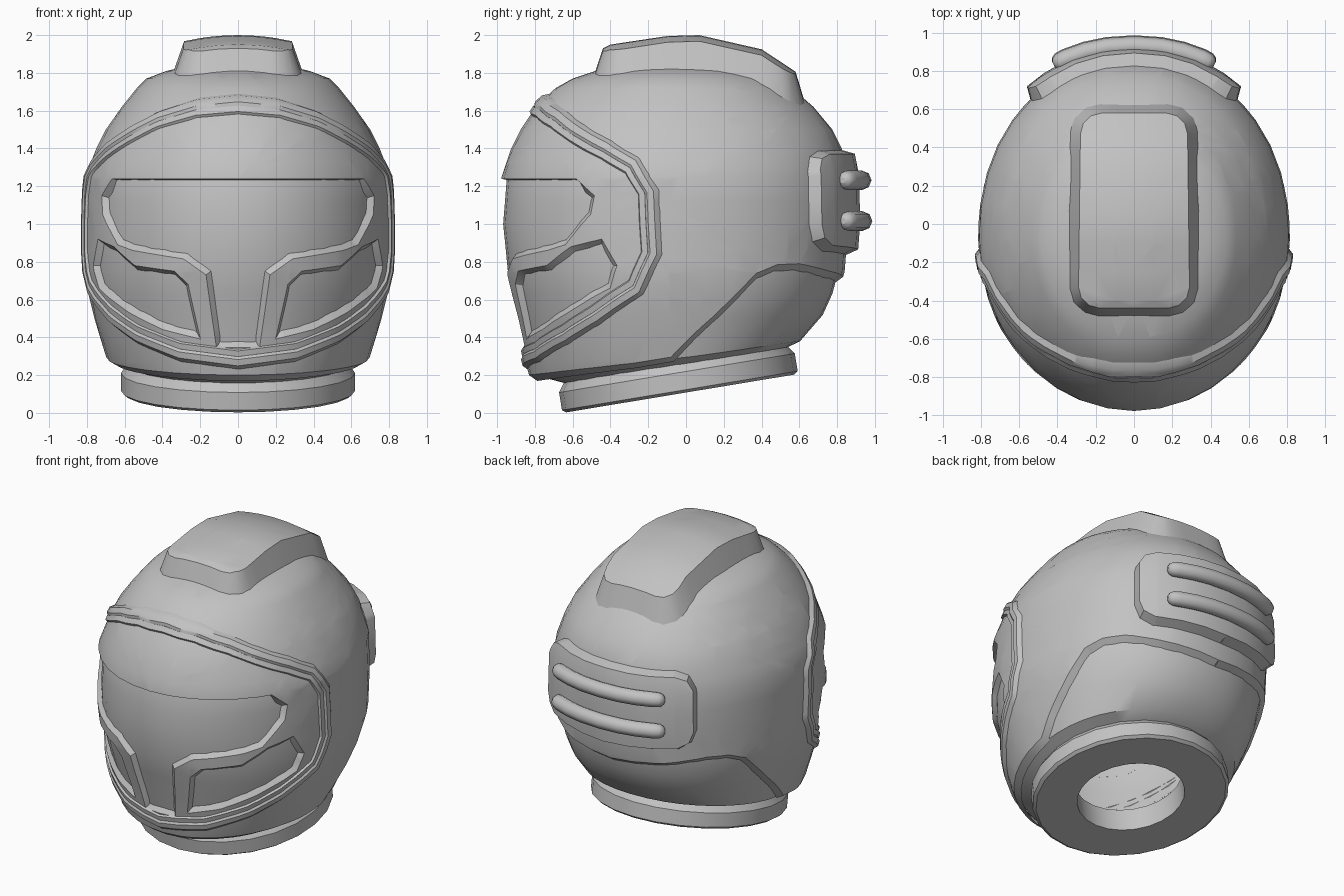
import bpy, bmesh, math
from mathutils import Vector

if "Cube" in bpy.data.objects:
    bpy.data.objects.remove(bpy.data.objects["Cube"])

grey = bpy.data.materials.new("light_grey")
grey.diffuse_color = (0.54, 0.54, 0.54, 1)
grey.use_nodes = True
grey.node_tree.nodes["Principled BSDF"].inputs["Base Color"].default_value = grey.diffuse_color

YC = -0.08               # depth of the widest section
UNIT = 0.87              # arc length per radian, keeps the unrolled plane even
BACK = math.pi * UNIT
TOP = 1.86
# height, half width, front y, back y of the helmet body
BODY = [(0.05, .59, -.79, .45), (0.27, .69, -.85, .56), (0.40, .73, -.88, .66),
        (0.50, .76, -.905, .75), (0.62, .79, -.94, .805), (0.75, .812, -.975, .84),
        (1.00, .815, -1.0, .86), (1.25, .808, -.98, .855), (1.40, .75, -.93, .825),
        (1.50, .70, -.88, .775), (1.62, .615, -.80, .675), (1.72, .535, -.69, .56),
        (1.77, .485, -.60, .48), (1.81, .38, -.48, .38), (1.84, .25, -.33, .24),
        (TOP, .004, -.084, -.076)]


def lerp_table(table, t):
    t = min(max(t, table[0][0]), table[-1][0])
    for lo, hi in zip(table, table[1:]):
        if t <= hi[0]:
            f = (t - lo[0]) / (hi[0] - lo[0])
            return [a + (b - a) * f for a, b in zip(lo[1:], hi[1:])]


def surf(u, z):
    a = u / UNIT
    w, yf, yb = lerp_table(BODY, z)
    s, c = math.sin(a), math.cos(a)
    if c > 0:
        return Vector((w * s, YC - (YC - yf) * c, min(z, TOP)))
    # the rear half is slightly squarer
    return Vector((w * math.copysign(abs(s) ** .93, s), YC + (yb - YC) * abs(c) ** .93, min(z, TOP)))


def on_body(u, z, h):
    e = 0.02
    zc = min(z, TOP - 0.03)
    n = (surf(u + e, zc) - surf(u - e, zc)).cross(surf(u, zc + e) - surf(u, zc - e))
    return surf(u, z) + n.normalized() * h


def ang(deg, z):
    return (math.radians(deg) * UNIT, z)


def fx(x, z):            # point given by its sideways position
    return (math.asin(min(1, x / lerp_table(BODY, z)[0])) * UNIT, z)


def finish(name, bm, mirror=True, angle=32):
    me = bpy.data.meshes.new(name)
    bm.to_mesh(me)
    bm.free()
    ob = bpy.data.objects.new(name, me)
    bpy.context.collection.objects.link(ob)
    me.materials.append(grey)
    bpy.ops.object.select_all(action='DESELECT')
    ob.select_set(True)
    bpy.context.view_layer.objects.active = ob
    bpy.ops.object.shade_smooth_by_angle(angle=math.radians(angle))
    if mirror:
        ob.modifiers.new("mirror", 'MIRROR').merge_threshold = 0.002
    return ob


U_CUTS = [math.radians(d) * UNIT for d in range(10, 180, 10)]
Z_CUTS = [r[0] for r in BODY[1:-1]] + [0.87, 1.12, 1.33, 1.56]


def patch(name, loops, height, drop, bevel, mapping=on_body, cuts=(U_CUTS, Z_CUTS), sharp=None):
    """Fill flat outlines, slice into a grid, add sloped walls, wrap onto a surface."""
    bm = bmesh.new()
    for loop in loops:
        vs = [bm.verts.new((p[0], p[1], 0)) for p in loop]
        for a, b in zip(vs, vs[1:] + vs[:1]):
            bm.edges.new((a, b))
    bmesh.ops.triangle_fill(bm, edges=bm.edges[:], use_beauty=True)
    for axis, values in enumerate(cuts):
        for v in values:
            co, no = Vector((0, 0, 0)), Vector((0, 0, 0))
            co[axis], no[axis] = v, 1
            bmesh.ops.bisect_plane(bm, geom=bm.verts[:] + bm.edges[:] + bm.faces[:],
                                   dist=1e-5, plane_co=co, plane_no=no)
    bm.normal_update()
    bmesh.ops.reverse_faces(bm, faces=[f for f in bm.faces if f.normal.z < 0])

    def seam(e):
        a, b = (v.co for v in e.verts)
        return (max(a.x, b.x) < 1e-4 or min(a.x, b.x) > BACK - 1e-4
                or min(a.y, b.y) > TOP - 0.001)
    rim = [e for e in bm.edges if len(e.link_faces) == 1 and not seam(e)]
    push = {}
    for e in rim:        # outward direction of every open edge
        mid = (e.verts[0].co + e.verts[1].co) / 2
        d = e.verts[1].co - e.verts[0].co
        n = Vector((d.y, -d.x, 0)).normalized()
        if n.dot(mid - e.link_faces[0].calc_center_median()) < 0:
            n = -n
        for v in e.verts:
            push[v] = push.get(v, Vector()) + n
    walls, low = {}, set()
    for v, n in push.items():
        s = 0.1 if sharp and abs(v.co.y - sharp) < 0.002 else 1
        p = v.co + n.normalized() * bevel * s
        p.x = 0 if v.co.x < 1e-4 else min(max(p.x, 0), BACK)
        walls[v] = bm.verts.new(p)
        low.add(walls[v])
    for e in rim:
        a, b = e.link_loops[0].vert, e.link_loops[0].link_loop_next.vert
        bm.faces.new((b, a, walls[a], walls[b]))
    for v in bm.verts:
        x0 = v.co.x < 1e-4
        v.co = mapping(v.co.x, v.co.y, drop if v in low else height)
        if x0:
            v.co.x = 0
    return finish(name, bm)


def offset(path, d):
    out = []
    for i, p in enumerate(path):
        if i == 0:
            t = Vector((1, 0))
        elif i == len(path) - 1:
            t = Vector((-1, 0))
        else:
            t = (Vector(path[i + 1]) - Vector(path[i - 1])).normalized()
        out.append((p[0] - t.y * d, p[1] + t.x * d))
    return out


def bottom(deg):
    return 0.285 - 0.085 * math.cos(math.radians(deg))


# inner body: visor glass, recessed vents and lower back, with a lip to the collar
bm = bmesh.new()
grid = []
for d in range(0, 181, 9):
    r = math.radians(d)
    y = -0.05 - 0.56 * math.cos(r)
    col = [Vector((0.56 * math.sin(r), y, 0.25 + 0.165 * y))]
    zs = [bottom(d) - .01] + [z for z in sorted(Z_CUTS) if z > 0.45] + [TOP - 0.002]
    col += [on_body(r * UNIT, z, -0.032) for z in zs]
    if d in (0, 180):
        for p in col:
            p.x = 0
    grid.append([bm.verts.new(p) for p in col])
for c0, c1 in zip(grid, grid[1:]):
    for k in range(len(c0) - 1):
        bm.faces.new((c0[k], c1[k], c1[k + 1], c0[k + 1]))
finish("inner_body", bm)

# face opening line, from the brow round the cheek to the chin
opening = [ang(*p) for p in [(0, 1.60), (20, 1.58), (38, 1.52), (52, 1.44), (65, 1.36),
                             (75, 1.28), (80, 1.16), (81, .85), (76, .69), (60, .55),
                             (45, .45), (25, .36), (0, .32)]]

# outer shell
lower = [ang(d, bottom(d)) for d in range(0, 90, 15)]
lower += [ang(*p) for p in [(90, .295), (105, .525), (118, .74), (126, .785), (136, .79),
                            (155, .75), (180, .72)]]
patch("outer_shell", [lower + [(BACK, TOP), (0, TOP)] + opening], 0, -0.034, 0.04)

# visor frame with the window outline and a vent on each cheek
window = [(0, .345)] + [fx(*p) for p in [(.115, .345), (.17, .73), (.29, .815), (.56, .86),
                                         (.64, .89), (.72, 1.05), (.725, 1.15),
                                         (.67, 1.24)]] + [(0, 1.24)]
vent = [fx(*p) for p in [(.20, .39), (.265, .68), (.34, .75), (.55, .78), (.66, .88),
                         (.745, .92), (.77, .78), (.74, .66), (.58, .53), (.40, .44)]]
patch("visor_frame", [opening + window, vent], -0.004, -0.034, 0.028, sharp=1.24)

# stepped rim around the opening, the outer step sloping into the shell
patch("inner_rim", [offset(opening, -0.01) + offset(opening, 0.02)[::-1]], 0.01, -0.01, 0.008)
patch("outer_rim", [offset(opening, 0.033) + offset(opening, 0.066)[::-1]], 0.02, -0.006, 0.03)

# rear pack
pack = [ang(*p) for p in [(180, .87), (149, .89), (144, .93), (142, 1.0), (142, 1.27),
                          (144, 1.33), (149, 1.355), (180, 1.36)]]
patch("rear_pack", [pack], 0.062, -0.02, 0.045)

# crown pad
CROWN = [(-.6, 1.86), (-.44, 1.93), (-.40, 1.95), (-.1, 1.995), (.07, 2.0), (.4, 1.925),
         (.575, 1.81), (.7, 1.72)]


def on_crown(x, y, h):
    return Vector((x, y, lerp_table(CROWN, y)[0] - 0.4 * x * x + h))


pad = [(0, -.44)]
for cx, cy, start in [(.18, -.33, -90), (.17, .47, 0)]:
    for k in range(4):
        t = math.radians(start + 30 * k)
        pad.append((cx + 0.11 * math.cos(t), cy + 0.11 * math.sin(t)))
pad.append((0, .58))
patch("crown_pad", [pad], 0, -0.155, 0.06, on_crown,
      ([.1, .2], [-.4, -.25, -.1, .07, .24, .4, .5]))

# two rounded bars across the rear pack
for i, z in enumerate((1.23, 1.015)):
    cu = bpy.data.curves.new("rear_bar", 'CURVE')
    cu.dimensions = '3D'
    cu.bevel_depth, cu.bevel_resolution, cu.use_fill_caps = 0.052, 2, True
    degs = [-26.5, -25.8, -24.5, -22, -15, -8, 0, 8, 15, 22, 24.5, 25.8, 26.5]
    radii = [.3, .7, .93] + [1] * 7 + [.93, .7, .3]
    sp = cu.splines.new('POLY')
    sp.points.add(len(degs) - 1)
    for pt, d, r in zip(sp.points, degs, radii):
        p = on_body(math.radians(180 - d) * UNIT, z, 0.075)
        pt.co = (p.x, p.y, p.z, 1)
        pt.radius = r
    sp.use_smooth = True
    cu.materials.append(grey)
    bar = bpy.data.objects.new("rear_bar_%d" % (i + 1), cu)
    bpy.context.collection.objects.link(bar)

# tilted neck collar with an open centre
bm = bmesh.new()
profile = [(.34, .10), (.34, -.06), (.60, -.06), (.62, -.045), (.62, .05), (.585, .10)]
N = 24
rings = []
for k in range(N):
    t = 2 * math.pi * k / N
    rings.append([bm.verts.new((r * math.cos(t), r * 1.02 * math.sin(t), h)) for r, h in profile])
for r0, r1 in zip(rings, rings[1:] + rings[:1]):
    for j in range(len(profile)):
        m = (j + 1) % len(profile)
        bm.faces.new((r0[j], r1[j], r1[m], r0[m]))
bmesh.ops.recalc_face_normals(bm, faces=bm.faces[:])
collar = finish("neck_collar", bm, mirror=False)
collar.location = (0, -0.04, 0.162)
collar.rotation_euler.x = math.radians(9.4)
